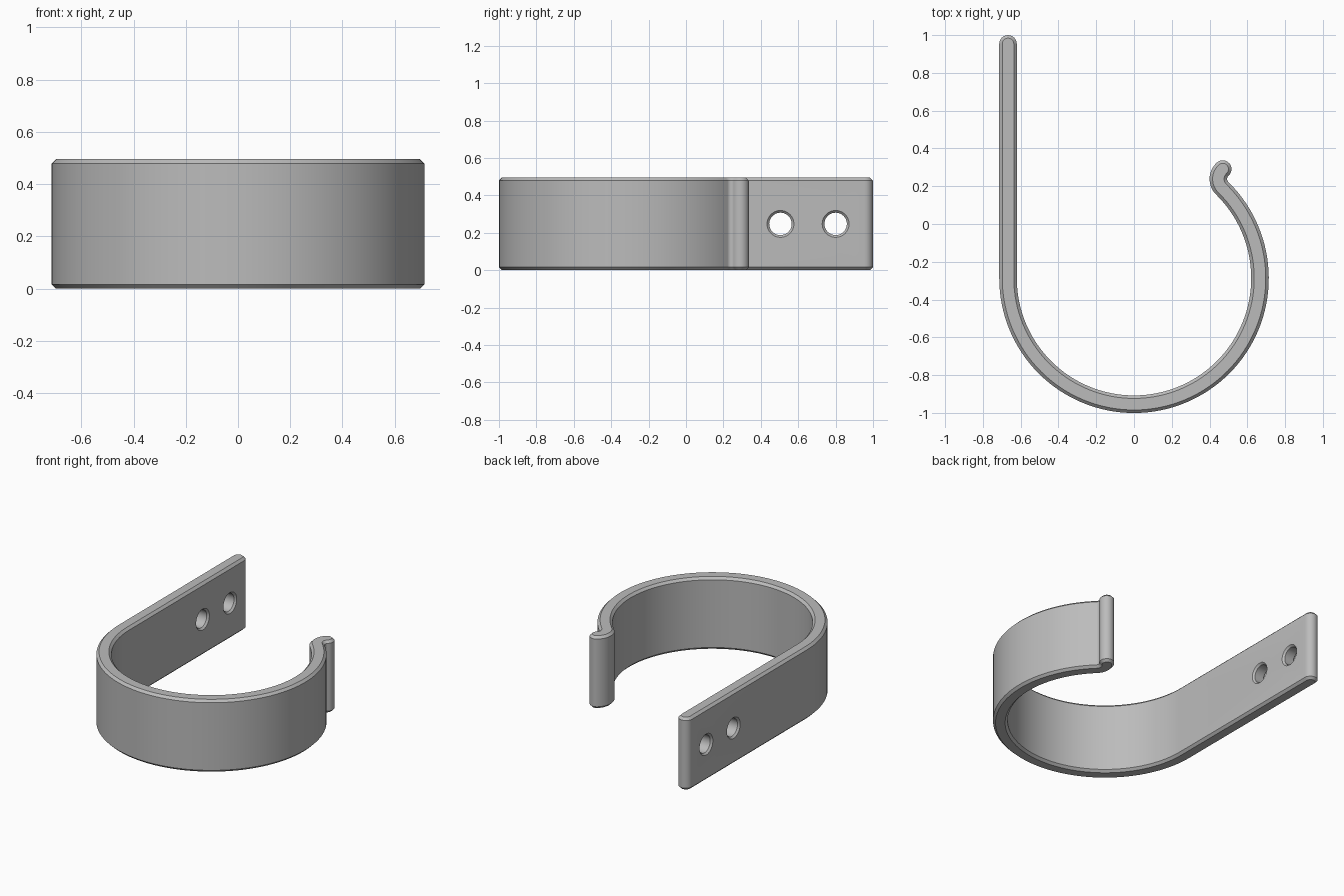
import bpy, bmesh
from math import sin, cos, pi, radians
from mathutils import Vector

if "Cube" in bpy.data.objects:
    bpy.data.objects.remove(bpy.data.objects["Cube"])

HEIGHT, HALF, CHAMFER = 0.495, 0.0465, 0.016
RADIUS, CENTRE_Y = 0.667, -0.287
CURL, TURN = 0.07, radians(45.5)

steel = bpy.data.materials.new("grey steel")
steel.use_nodes = True
grey = (0.5, 0.5, 0.5, 1)
steel.diffuse_color = grey
steel.node_tree.nodes["Principled BSDF"].inputs["Base Color"].default_value = grey


def arc(centre, radius, start, end, steps):
    """Points and unit travel directions along an arc."""
    sign = 1 if end > start else -1
    out = []
    for i in range(steps + 1):
        a = start + (end - start) * i / steps
        out.append((centre + radius * Vector((cos(a), sin(a))),
                    sign * Vector((-sin(a), cos(a)))))
    return out


# Centre line: straight plate, big hook, small outward curl
hub = Vector((0, CENTRE_Y))
curl_hub = hub + (RADIUS + CURL) * Vector((cos(TURN), sin(TURN)))
path = [(Vector((-RADIUS, 1 - HALF)), Vector((0, -1)))]
path += arc(hub, RADIUS, pi, 2 * pi + TURN, 80)
path += arc(curl_hub, CURL, TURN + pi, radians(132), 14)[1:]
COUNT, CAP = len(path), 12


def outline(width):
    """Closed outline around the centre line with round ends."""
    def side(p, d, s):
        return p + s * width * Vector((-d.y, d.x))

    def cap(p, d):
        n = Vector((d.y, -d.x))
        return [p + width * (n * cos(pi * i / CAP) + d * sin(pi * i / CAP))
                for i in range(1, CAP)]

    right = [side(p, d, -1) for p, d in path]
    left = [side(p, d, 1) for p, d in reversed(path)]
    return right + cap(*path[-1]) + left + cap(path[0][0], -path[0][1])


def finish(bm, name):
    bmesh.ops.recalc_face_normals(bm, faces=bm.faces)
    mesh = bpy.data.meshes.new(name)
    bm.to_mesh(mesh)
    bm.free()
    mesh.materials.append(steel)
    obj = bpy.data.objects.new(name, mesh)
    bpy.context.collection.objects.link(obj)
    return obj


def bridge(bm, rings):
    for a, b in zip(rings, rings[1:]):
        n = len(a)
        for i in range(n):
            j = (i + 1) % n
            bm.faces.new((a[i], a[j], b[j], b[i]))


# Hook band with chamfered rims
bm = bmesh.new()
rings = [[bm.verts.new((p.x, p.y, z)) for p in outline(w)] for w, z in (
    (HALF - CHAMFER, 0), (HALF, CHAMFER),
    (HALF, HEIGHT - CHAMFER), (HALF - CHAMFER, HEIGHT))]
bridge(bm, rings)
for ring in (rings[0], rings[-1]):
    last = 2 * COUNT + CAP - 2
    for i in range(COUNT - 1):
        bm.faces.new((ring[i], ring[i + 1], ring[last - i - 1], ring[last - i]))
    bm.faces.new(ring[COUNT - 1:COUNT + CAP])
    bm.faces.new(ring[last:] + ring[:1])
hook = finish(bm, "wall_hook_band")

# Screw holes, flared at both faces
FLARE, BORE = 0.012, 0.06
profile = [(-HALF - FLARE, BORE + 2 * FLARE), (-HALF + FLARE, BORE),
           (HALF - FLARE, BORE), (HALF + FLARE, BORE + 2 * FLARE)]
for k, y in enumerate((0.505, 0.8)):
    bm = bmesh.new()
    rings = [[bm.verts.new((x - RADIUS, y + r * cos(2 * pi * i / 40),
                            HEIGHT / 2 + r * sin(2 * pi * i / 40)))
              for i in range(40)] for x, r in profile]
    bridge(bm, rings)
    bm.faces.new(rings[0])
    bm.faces.new(rings[-1])
    cutter = finish(bm, f"screw_hole_cutter_{k + 1}")
    cutter.hide_render = True
    cut = hook.modifiers.new("screw hole", "BOOLEAN")
    cut.operation, cut.solver, cut.object = "DIFFERENCE", "EXACT", cutter
    bpy.context.view_layer.objects.active = hook
    bpy.ops.object.modifier_apply(modifier=cut.name)
    bpy.data.objects.remove(cutter)

bpy.ops.object.select_all(action="DESELECT")
hook.select_set(True)
bpy.context.view_layer.objects.active = hook
bpy.ops.object.shade_smooth_by_angle(angle=radians(30))
